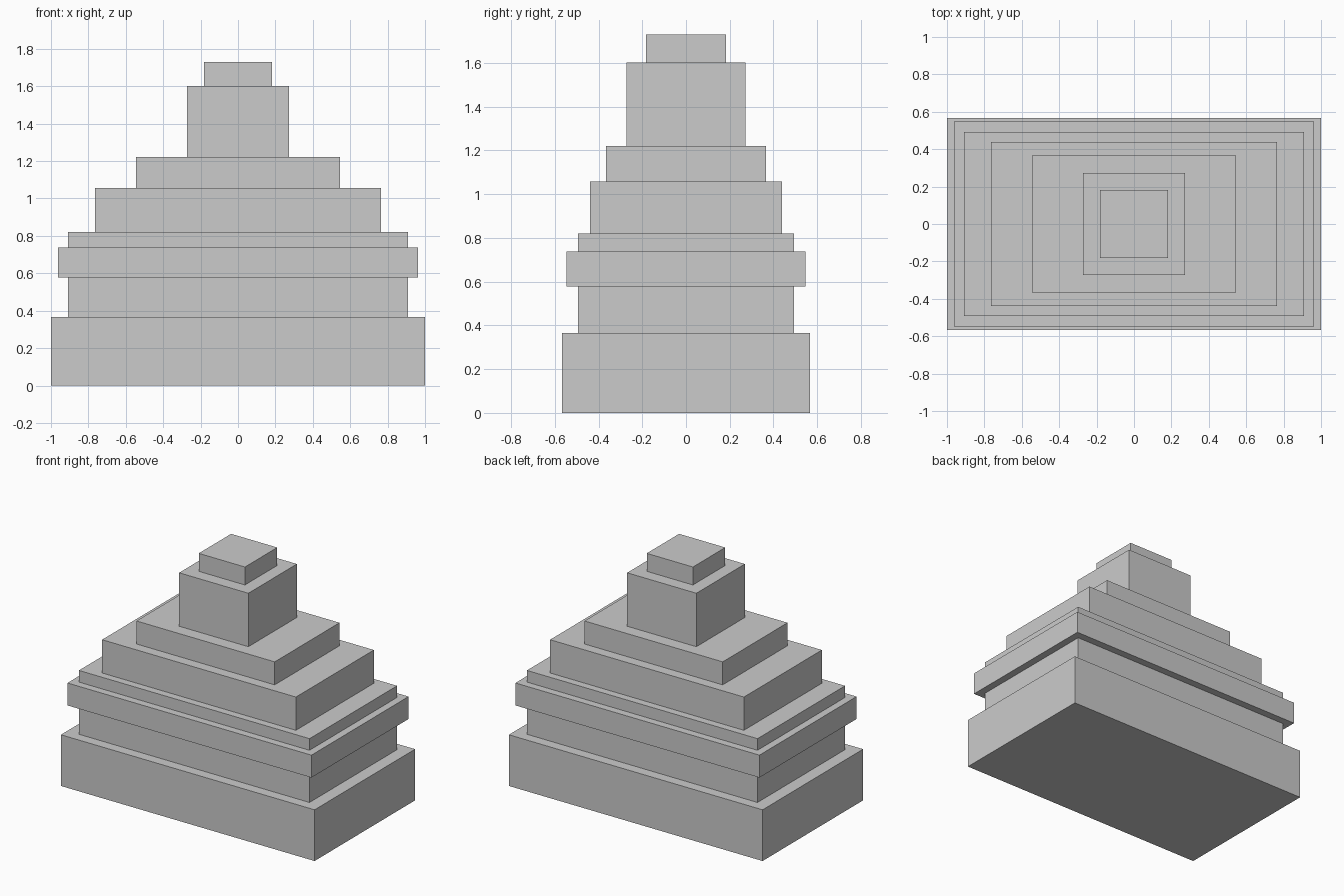
import bpy
import bmesh
from mathutils import Matrix

cube = bpy.data.objects.get("Cube")
if cube:
    bpy.data.objects.remove(cube, do_unlink=True)

# Single stone colour
stone = bpy.data.materials.new("light grey stone")
stone.use_nodes = True
colour = (0.6, 0.6, 0.6, 1)
stone.diffuse_color = colour
stone.node_tree.nodes["Principled BSDF"].inputs["Base Color"].default_value = colour


def add_tier(name, half_x, half_y, bottom, top):
    """Box centred on the vertical axis, spanning bottom to top."""
    bm = bmesh.new()
    size = Matrix.Diagonal((2 * half_x, 2 * half_y, top - bottom, 1))
    place = Matrix.Translation((0, 0, (bottom + top) / 2)) @ size
    bmesh.ops.create_cube(bm, size=1, matrix=place)
    mesh = bpy.data.meshes.new(name)
    bm.to_mesh(mesh)
    bm.free()
    mesh.materials.append(stone)
    bpy.context.collection.objects.link(bpy.data.objects.new(name, mesh))


# Tiers from the ground up: name, half width, half depth, top height
tiers = [
    ("base", 1.0, 0.566, 0.365),
    ("lower_wall", 0.909, 0.493, 0.577),
    ("overhanging_ledge", 0.962, 0.547, 0.737),
    ("ledge_cap", 0.909, 0.493, 0.82),
    ("middle_tier", 0.764, 0.439, 1.057),
    ("upper_tier", 0.545, 0.365, 1.221),
    ("tower", 0.273, 0.273, 1.602),
    ("tower_cap", 0.182, 0.182, 1.73),
]
bottom = 0
for name, half_x, half_y, top in tiers:
    add_tier(name, half_x, half_y, bottom, top)
    bottom = top
